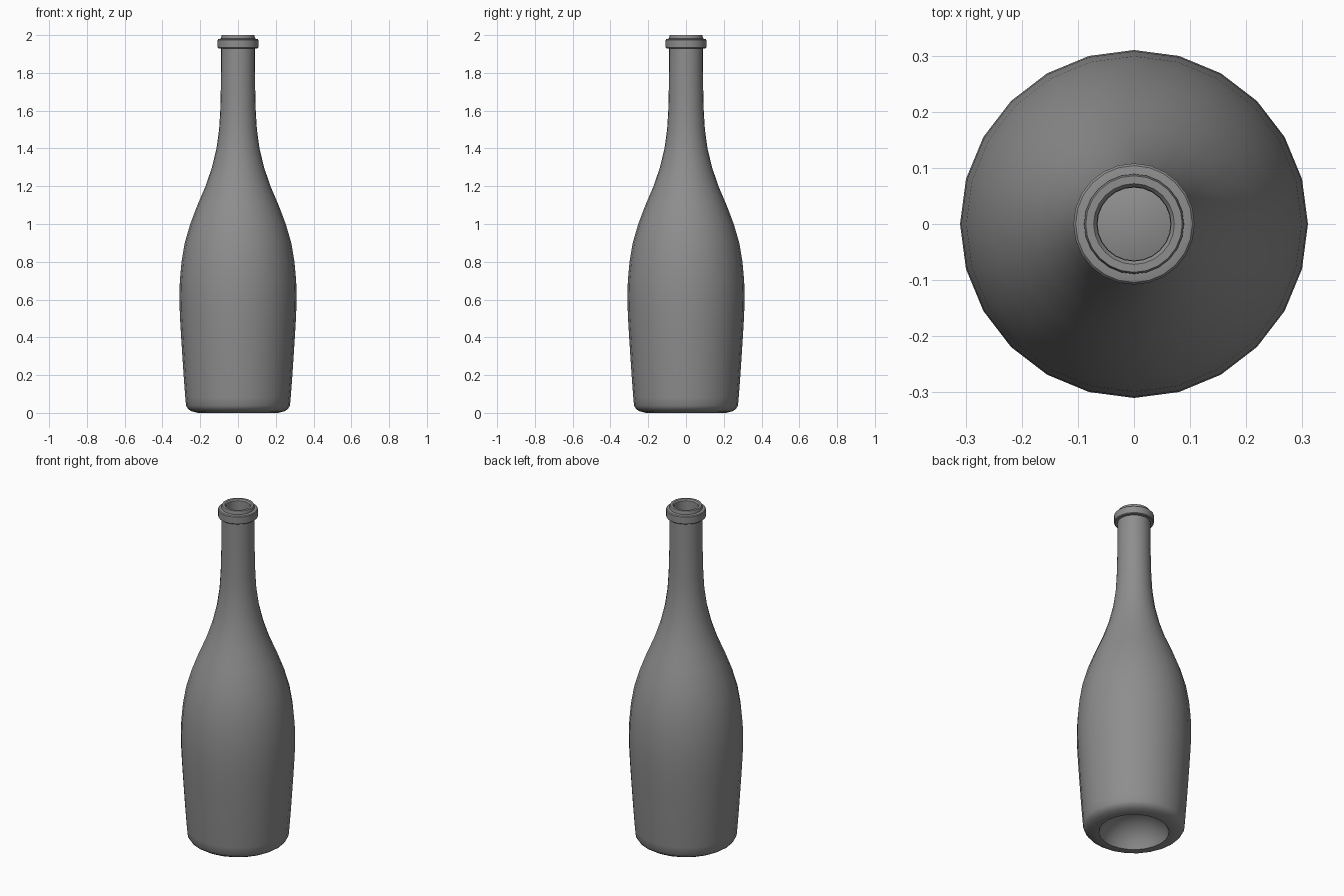
import bpy, bmesh, math

cube = bpy.data.objects.get("Cube")
if cube:
    bpy.data.objects.remove(cube)

SEGMENTS = 24

glass = bpy.data.materials.new("grey glass")
glass.use_nodes = True
GREY = (0.27, 0.27, 0.27, 1)
glass.diffuse_color = GREY
glass.node_tree.nodes["Principled BSDF"].inputs["Base Color"].default_value = GREY


def lathe(name, profile, closed=False):
    """Spin a radius/height profile around z."""
    bm = bmesh.new()
    verts = [bm.verts.new((r, 0, z)) for r, z in profile]
    edges = [bm.edges.new(pair) for pair in zip(verts, verts[1:])]
    if closed:
        edges.append(bm.edges.new((verts[-1], verts[0])))
    bmesh.ops.spin(bm, geom=verts + edges, cent=(0, 0, 0), axis=(0, 0, 1),
                   angle=math.tau, steps=SEGMENTS)
    bmesh.ops.remove_doubles(bm, verts=bm.verts, dist=0.0005)
    bmesh.ops.recalc_face_normals(bm, faces=bm.faces)
    mesh = bpy.data.meshes.new(name)
    bm.to_mesh(mesh)
    bm.free()
    obj = bpy.data.objects.new(name, mesh)
    bpy.context.collection.objects.link(obj)
    mesh.materials.append(glass)
    bpy.ops.object.select_all(action="DESELECT")
    obj.select_set(True)
    bpy.context.view_layer.objects.active = obj
    bpy.ops.object.shade_smooth_by_angle(angle=math.radians(32))
    return obj


# Hollow dome pushed up into the base
punt = [(0, 0.13), (0.06, 0.124), (0.11, 0.103), (0.15, 0.07), (0.175, 0.035), (0.19, 0)]

# Outer wall from the rounded foot to the neck
wall = [(0.21, 0), (0.245, 0.008), (0.264, 0.02), (0.275, 0.037),
        (0.279, 0.08), (0.288, 0.2), (0.301, 0.4), (0.308, 0.52), (0.31, 0.62),
        (0.308, 0.7), (0.299, 0.8), (0.282, 0.9), (0.253, 1.0), (0.215, 1.1),
        (0.172, 1.2), (0.138, 1.3), (0.114, 1.4), (0.1, 1.5), (0.094, 1.6),
        (0.091, 1.72), (0.089, 1.94)]

# Mouth rim and inner neck
mouth = [(0.089, 1.99), (0.086, 2.0), (0.072, 2.0), (0.066, 1.992), (0.065, 1.72)]

# Inner wall follows the outer wall at the glass thickness
THICK = 0.026
inside = [(r - THICK, z) for r, z in reversed(wall) if 0.1 < z < 1.7]
floor = [(r, z + THICK) for r, z in reversed(punt)]

lathe("bottle_body", punt + wall + mouth + inside + floor)

# Raised collar around the mouth
lathe("lip_ring", [(0.085, 1.93), (0.104, 1.93), (0.108, 1.934), (0.108, 1.974),
                   (0.104, 1.979), (0.093, 1.981), (0.085, 1.981)], closed=True)
